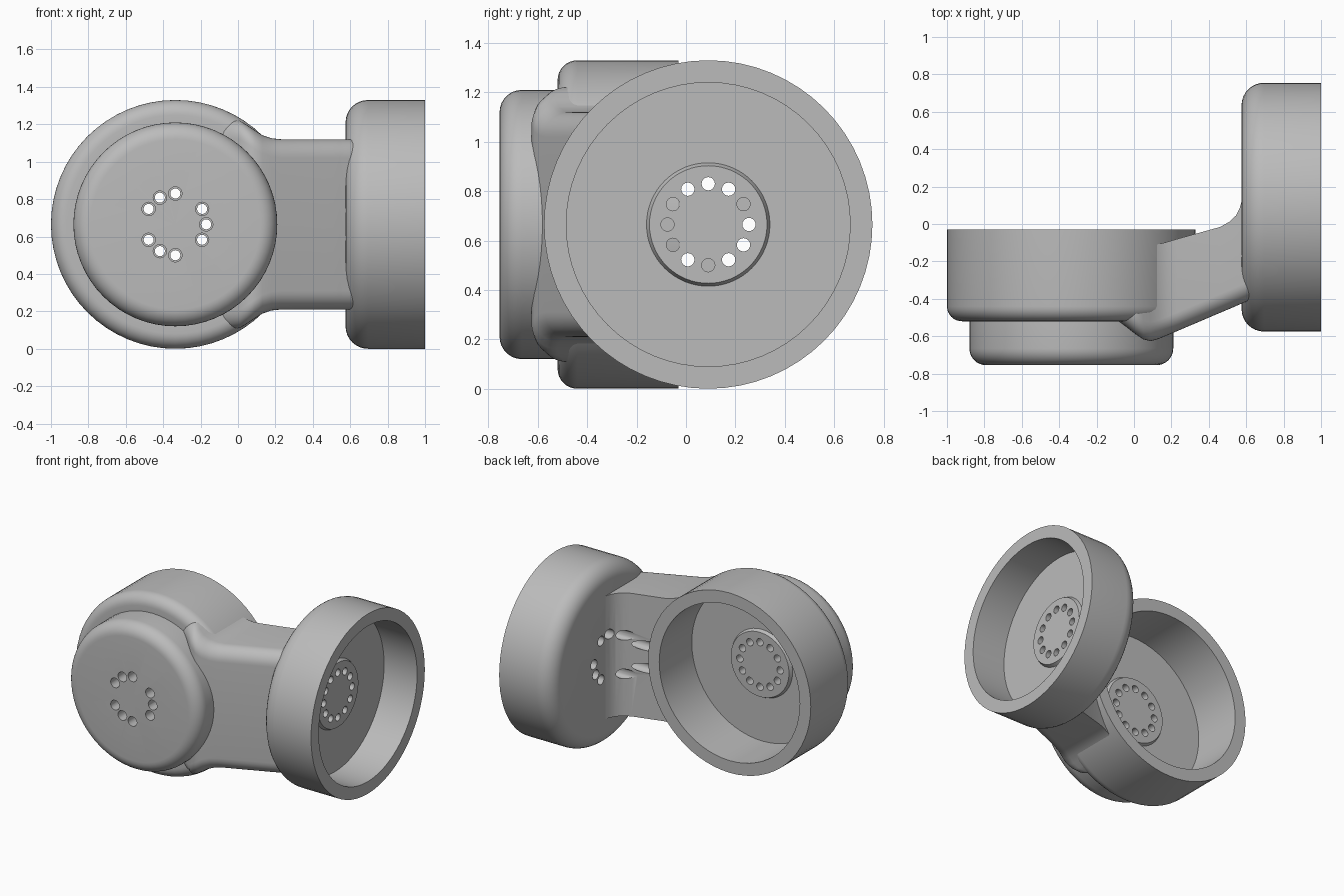
import bpy, bmesh
from math import sin, cos, pi, radians
from mathutils import Matrix, Vector

if "Cube" in bpy.data.objects:
    bpy.data.objects.remove(bpy.data.objects["Cube"])

grey = bpy.data.materials.new("satin_grey")
grey.use_nodes = True
grey.diffuse_color = (0.5, 0.5, 0.5, 1)
grey.node_tree.nodes["Principled BSDF"].inputs["Base Color"].default_value = (0.5, 0.5, 0.5, 1)

MID = 0.665                                    # height of both joint axes
CUP_R, BORE_R = 0.665, 0.575
FRONT = Matrix.Translation((-0.335, 0, MID)) @ Matrix.Rotation(-pi / 2, 4, 'X')
SIDE = Matrix.Translation((0, 0.09, MID)) @ Matrix.Rotation(pi / 2, 4, 'Y')


def fillet(r, t, rad, n=8):
    """Quarter round from a flat end at t to a wall of radius r."""
    return [(r - rad + rad * sin(i * pi / 2 / n), t + rad - rad * cos(i * pi / 2 / n))
            for i in range(n + 1)]


def lathe(bm, profile, matrix, steps):
    """Closed solid of revolution from (radius, axial) points."""
    rings = []
    for r, t in profile:
        if r == 0:
            rings.append([bm.verts.new(matrix @ Vector((0, 0, t)))] * steps)
        else:
            rings.append([bm.verts.new(matrix @ Vector((r * cos(a), r * sin(a), t)))
                          for a in (2 * pi * k / steps for k in range(steps))])
    for a, b in zip(rings, rings[1:]):
        for k in range(steps):
            j = (k + 1) % steps
            bm.faces.new(list(dict.fromkeys((a[k], a[j], b[j], b[k]))))


def finish(name, bm):
    bmesh.ops.recalc_face_normals(bm, faces=bm.faces)
    mesh = bpy.data.meshes.new(name)
    bm.to_mesh(mesh)
    bm.free()
    mesh.materials.append(grey)
    ob = bpy.data.objects.new(name, mesh)
    bpy.context.collection.objects.link(ob)
    return ob


def cut(ob, cutter):
    mod = ob.modifiers.new("cut", 'BOOLEAN')
    mod.operation, mod.solver, mod.object = 'DIFFERENCE', 'EXACT', cutter
    deps = bpy.context.evaluated_depsgraph_get()
    mesh = bpy.data.meshes.new_from_object(ob.evaluated_get(deps))
    ob.modifiers.clear()
    ob.data = mesh


def bolt_cutters(name, matrix, direction, blind, outer, step, floor, inner):
    """Ring of twelve stepped bolt holes; blind ones stop at the floor depth."""
    bm = bmesh.new()
    for k in range(12):
        deg = k * 30
        place = matrix @ Matrix.Translation(direction(radians(deg)) * 0.165)
        if deg in blind:
            profile = [(0, floor), (0.027, floor)]
        else:
            profile = [(0, outer), (0.036, outer), (0.036, step), (0.027, step)]
        lathe(bm, profile + [(0.027, inner), (0, inner)], place, 16)
    ob = finish(name, bm)
    ob.hide_render = True
    return ob


# Front cup with its stepped cap, bore and raised bolt boss
bm = bmesh.new()
lathe(bm, [(0, -0.755)] + fillet(0.545, -0.755, 0.09) + [(0.545, -0.52)]
      + fillet(CUP_R, -0.52, 0.08)
      + [(CUP_R, -0.03), (BORE_R, -0.03), (BORE_R, -0.41), (0.25, -0.41),
         (0.238, -0.385), (0, -0.385)], FRONT, 64)
front_cup = finish("front_cup", bm)

# Side cup with bore and raised bolt boss
bm = bmesh.new()
lathe(bm, [(0, 0.575)] + fillet(CUP_R, 0.575, 0.12)
      + [(CUP_R, 1), (BORE_R, 1), (BORE_R, 0.73), (0.25, 0.73),
         (0.238, 0.755), (0, 0.755)], SIDE, 64)
side_cup = finish("side_cup", bm)

# Slanted arm: (x, front y, back y, half height), front corners rounded
stations = [(-0.1, -0.51, -0.17, 0.56), (-0.04, -0.55, -0.157, 0.56),
            (0.01, -0.59, -0.143, 0.555), (0.05, -0.617, -0.132, 0.53),
            (0.09, -0.626, -0.12, 0.503), (0.13, -0.615, -0.108, 0.477),
            (0.18, -0.594, -0.095, 0.46), (0.23, -0.573, -0.08, 0.455),
            (0.46, -0.475, -0.016, 0.455), (0.51, -0.454, 0.012, 0.455),
            (0.545, -0.439, 0.045, 0.455), (0.565, -0.43, 0.085, 0.455),
            (0.575, -0.426, 0.12, 0.455), (0.7, -0.37, 0.12, 0.455)]
bm = bmesh.new()
rings = []
for x, front, back, half in stations:
    rad = 0.1
    arc = [(front + rad - rad * sin(a), half - rad + rad * cos(a))
           for a in (i * pi / 16 for i in range(9))]
    outline = [(back, half)] + arc
    outline += [(y, -z) for y, z in reversed(outline)]
    rings.append([bm.verts.new((x, y, MID + z)) for y, z in outline])
for a, b in zip(rings, rings[1:]):
    for k in range(len(a)):
        j = (k + 1) % len(a)
        bm.faces.new((a[k], a[j], b[j], b[k]))
bm.faces.new(rings[0])
bm.faces.new(rings[-1])
arm = finish("connecting_arm", bm)

# Keep the front cup's bore clear of the arm
bm = bmesh.new()
lathe(bm, [(0, -0.45), (0.61, -0.45), (0.61, 0.2), (0, 0.2)], FRONT, 64)
bore = finish("bore_cutter", bm)
bore.hide_render = True
cut(arm, bore)

# Bolt holes through both cups and the arm's root
front_holes = bolt_cutters("front_hole_cutter", FRONT,
                           lambda a: Vector((cos(a), -sin(a), 0)),
                           (60, 180, 300), -0.8, -0.47, -0.45, -0.3)
side_holes = bolt_cutters("side_hole_cutter", SIDE,
                          lambda a: Vector((-sin(a), cos(a), 0)),
                          (30, 180, 270), 0.22, 0.68, 0.715, 0.85)
cut(front_cup, front_holes)
cut(side_cup, side_holes)
cut(arm, side_holes)
for ob in (bore, front_holes, side_holes):
    bpy.data.objects.remove(ob)

# Smooth shading with crisp rims
bpy.ops.object.select_all(action='DESELECT')
for ob in (front_cup, side_cup, arm):
    ob.select_set(True)
bpy.context.view_layer.objects.active = arm
bpy.ops.object.shade_smooth_by_angle(angle=radians(35))
